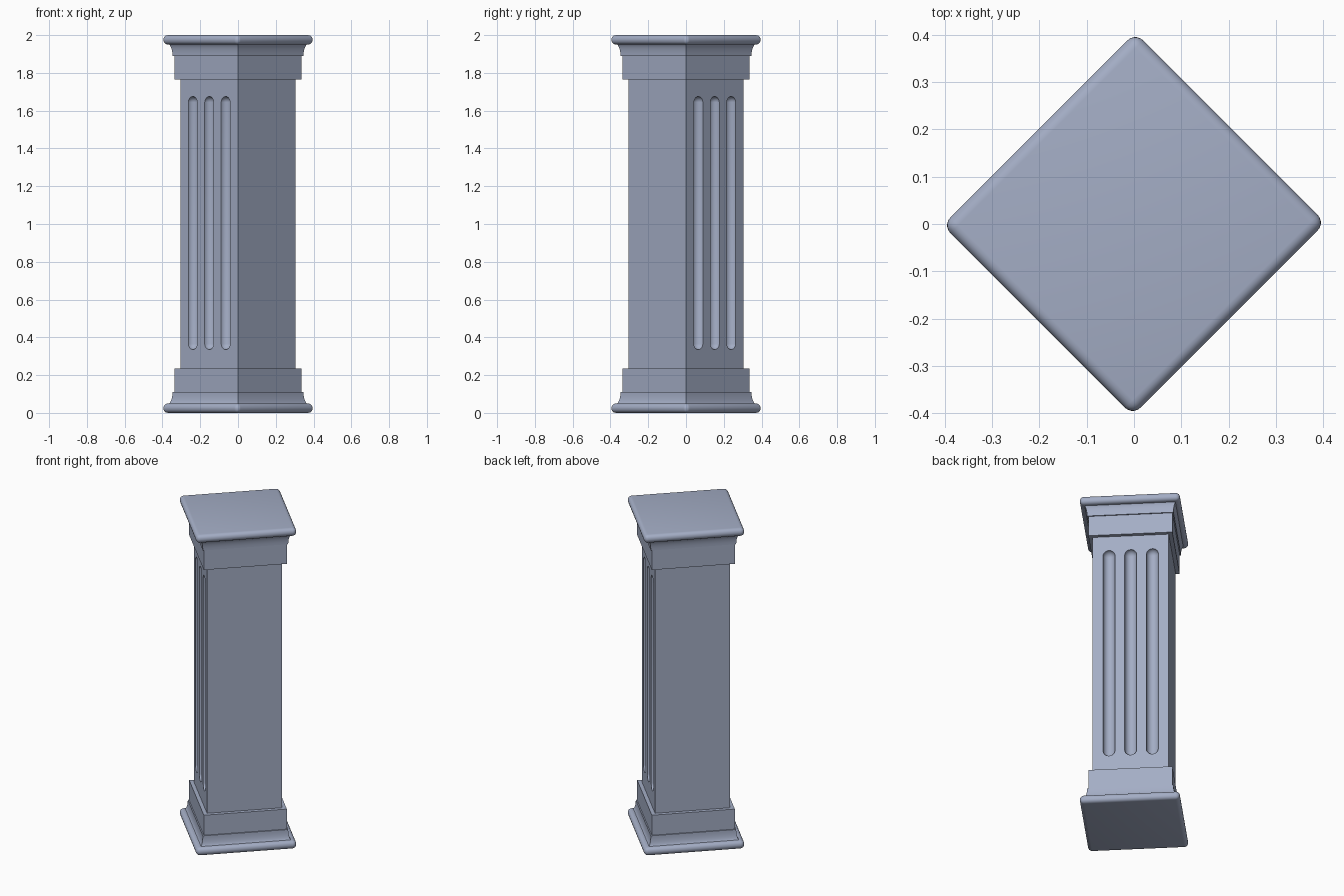
import bpy, bmesh, math
from mathutils import Matrix, Vector

cube = bpy.data.objects.get("Cube")
if cube:
    bpy.data.objects.remove(cube, do_unlink=True)

stone = bpy.data.materials.new("blue_grey_stone")
stone.use_nodes = True
COLOUR = (0.37, 0.42, 0.56, 1)
stone.diffuse_color = COLOUR
stone.node_tree.nodes["Principled BSDF"].inputs["Base Color"].default_value = COLOUR

TURN = Matrix.Rotation(math.radians(45), 4, 'Z')   # column stands corner-on
HEIGHT = 2.0
SHAFT = 0.305 / math.sqrt(2)                       # half widths of the square parts
BLOCK = 0.337 / math.sqrt(2)


def finish(name, bm, smooth=True):
    bmesh.ops.recalc_face_normals(bm, faces=bm.faces)
    bm.transform(TURN)
    mesh = bpy.data.meshes.new(name)
    bm.to_mesh(mesh)
    bm.free()
    mesh.materials.append(stone)
    obj = bpy.data.objects.new(name, mesh)
    bpy.context.collection.objects.link(obj)
    if smooth:
        shade(obj)
    return obj


def shade(obj):
    bpy.ops.object.select_all(action='DESELECT')
    obj.select_set(True)
    bpy.context.view_layer.objects.active = obj
    bpy.ops.object.shade_smooth_by_angle(angle=math.radians(35))


def box(hx, hy, z0, z1):
    bm = bmesh.new()
    bmesh.ops.create_cube(bm, size=1)
    bm.transform(Matrix.Translation((0, 0, (z0 + z1) / 2)) @ Matrix.Diagonal((2 * hx, 2 * hy, z1 - z0, 1)))
    return bm


def square_stack(profile):
    """Loft square rings given as (half width, height)."""
    bm = bmesh.new()
    rings = [[bm.verts.new((sx * w, sy * w, z)) for sx, sy in ((-1, -1), (1, -1), (1, 1), (-1, 1))]
             for w, z in profile]
    for low, high in zip(rings, rings[1:]):
        for i in range(4):
            j = (i + 1) % 4
            bm.faces.new((low[i], low[j], high[j], high[i]))
    bm.faces.new(rings[0])
    bm.faces.new(rings[-1])
    return bm


def flip(bm):
    """Turn a base part into the matching top part."""
    bm.transform(Matrix.Translation((0, 0, HEIGHT)) @ Matrix.Diagonal((1, 1, -1, 1)))


# Base and capital: rounded slab, concave moulding, plain block
for prefix, top in (("base", False), ("capital", True)):
    slab = box(0.288, 0.284, 0, 0.05)
    bmesh.ops.bevel(slab, geom=slab.edges[:], offset=0.0235, segments=5, profile=0.5, affect='EDGES')

    inner, outer, low, high = 0.245, 0.265, 0.045, 0.11
    cove = [(outer - (outer - inner) * math.sin(t), high - (high - low) * math.cos(t))
            for t in (math.pi / 2 * i / 8 for i in range(9))]
    moulding = square_stack(cove)

    block = box(BLOCK, BLOCK, 0.1, 0.235)
    for part, bm in (("slab", slab), ("moulding", moulding), ("block", block)):
        if top:
            flip(bm)
        finish(prefix + "_" + part, bm)

# Shaft
shaft = finish("shaft", box(SHAFT, SHAFT, 0.15, 1.85), smooth=False)

# Round-ended flutes cut into two opposite faces
RADIUS, SPACING = 0.034, 0.123
BOTTOM, TOP = 0.335, 1.675
cutter_bm = bmesh.new()
for side in (-1, 1):
    for k in (-1, 0, 1):
        made = bmesh.ops.create_uvsphere(cutter_bm, u_segments=24, v_segments=13, radius=RADIUS)["verts"]
        for v in made:
            v.co.z += TOP - RADIUS if v.co.z > 0 else BOTTOM + RADIUS
            v.co += Vector((side * SHAFT, k * SPACING, 0))
cutter = finish("flute_cutter", cutter_bm, smooth=False)
cutter.hide_render = True

cut = shaft.modifiers.new("flutes", 'BOOLEAN')
cut.operation = 'DIFFERENCE'
cut.solver = 'EXACT'
cut.object = cutter
bpy.context.view_layer.objects.active = shaft
bpy.ops.object.modifier_apply(modifier=cut.name)
bpy.data.objects.remove(cutter, do_unlink=True)
shade(shaft)
